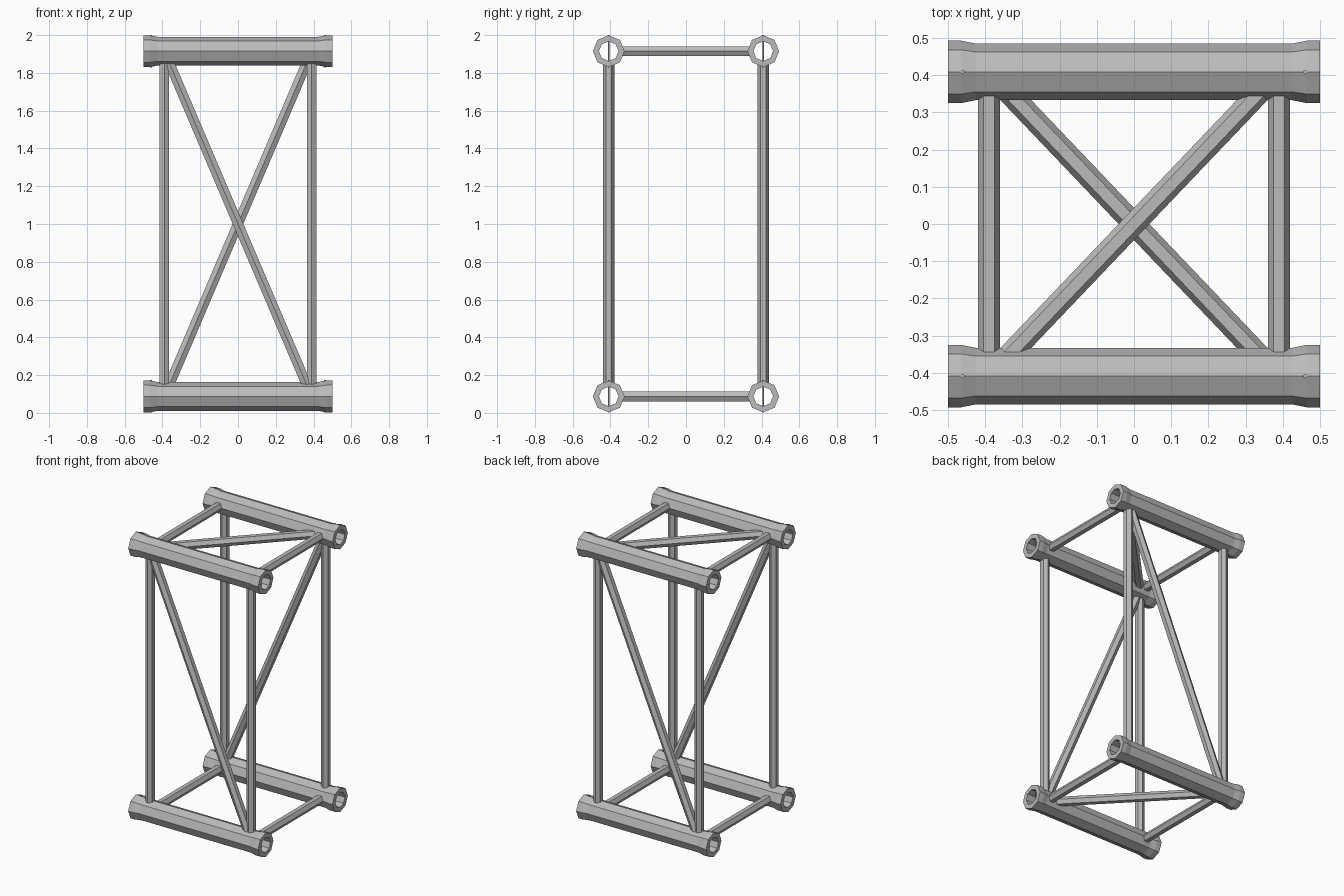
import bpy
import bmesh
from math import cos, sin, tau
from mathutils import Vector

cube = bpy.data.objects.get("Cube")
if cube:
    bpy.data.objects.remove(cube, do_unlink=True)

metal = bpy.data.materials.new("grey_metal")
metal.use_nodes = True
metal.diffuse_color = (0.5, 0.5, 0.5, 1)
metal.node_tree.nodes["Principled BSDF"].inputs["Base Color"].default_value = (0.5, 0.5, 0.5, 1)

X, Y, Z = Vector((1, 0, 0)), Vector((0, 1, 0)), Vector((0, 0, 1))
TUBE_Y, LOW, HIGH = 0.409, 0.087, 1.915
POST_X = 0.39
WALL = 0.06       # braces stop inside the tube wall
BRACE_R = 0.03


def make_object(name, rings, closed=False):
    """Skin a list of vertex rings; cap the ends unless the rings close on themselves."""
    bm = bmesh.new()
    loops = [[bm.verts.new(p) for p in ring] for ring in rings]
    pairs = list(zip(loops, loops[1:]))
    if closed:
        pairs.append((loops[-1], loops[0]))
    else:
        bm.faces.new(loops[0])
        bm.faces.new(loops[-1])
    for a, b in pairs:
        n = len(a)
        for i in range(n):
            j = (i + 1) % n
            bm.faces.new((a[i], a[j], b[j], b[i]))
    bmesh.ops.recalc_face_normals(bm, faces=bm.faces)
    mesh = bpy.data.meshes.new(name)
    bm.to_mesh(mesh)
    bm.free()
    mesh.materials.append(metal)
    obj = bpy.data.objects.new(name, mesh)
    bpy.context.collection.objects.link(obj)
    return obj


def chord_tube(name, y, z):
    """Hollow octagonal tube with flared ends."""
    half = [(0.5, 0.052), (0.5, 0.084), (0.465, 0.084), (0.425, 0.076)]
    profile = half + [(-x, r) for x, r in reversed(half)]
    rings = [[(x, y + r * cos(tau * i / 8), z + r * sin(tau * i / 8)) for i in range(8)]
             for x, r in profile]
    make_object(name, rings, closed=True)


def bar(name, start, end, corner, plane, radius=BRACE_R, sides=6):
    """Prism with one edge towards corner and ends cut square to plane."""
    start, end = Vector(start), Vector(end)
    d = (end - start).normalized()
    u = (corner - d * corner.dot(d)).normalized()
    v = d.cross(u)
    rings = []
    for c in (start, end):
        ring = []
        for i in range(sides):
            off = radius * (u * cos(tau * i / sides) + v * sin(tau * i / sides))
            ring.append(c + off - d * (off.dot(plane) / d.dot(plane)))
        rings.append(ring)
    make_object(name, rings)


def trim(a, b, axis):
    """Pull both ends in along the line until they sit in the tube walls."""
    a, b = Vector(a), Vector(b)
    step = (b - a) * (WALL / abs((b - a).dot(axis)))
    return a + step, b - step


# Four chord tubes with locking pins through their ends
for level, z in (("lower", LOW), ("upper", HIGH)):
    for face, y in (("front", -TUBE_Y), ("back", TUBE_Y)):
        chord_tube(f"{level}_{face}_tube", y, z)
        for side, x in (("right", -0.46), ("left", 0.46)):
            bar(f"{level}_{face}_{side}_pin", (x, y, z - 0.086), (x, y, z + 0.086),
                X, Z, radius=0.005, sides=8)

# Upright posts and cross bars
for side, x in (("right", -POST_X), ("left", POST_X)):
    for face, y in (("front", -TUBE_Y), ("back", TUBE_Y)):
        bar(f"{face}_{side}_post", *trim((x, y, LOW), (x, y, HIGH), Z), Y, Z)
    for level, z in (("lower", LOW), ("upper", HIGH)):
        bar(f"{level}_{side}_cross_bar", *trim((x, -TUBE_Y, z), (x, TUBE_Y, z), Y), X, Y)

# One diagonal brace per face, alternating direction
for face, s in (("front", -1), ("back", 1)):
    y = s * TUBE_Y
    bar(f"{face}_diagonal", *trim((-s * POST_X, y, LOW), (s * POST_X, y, HIGH), Z), Y, Z)
for level, z, s in (("lower", LOW, -1), ("upper", HIGH, 1)):
    bar(f"{level}_diagonal",
        *trim((-s * POST_X, -TUBE_Y, z), (s * POST_X, TUBE_Y, z), Y), X, Y)
